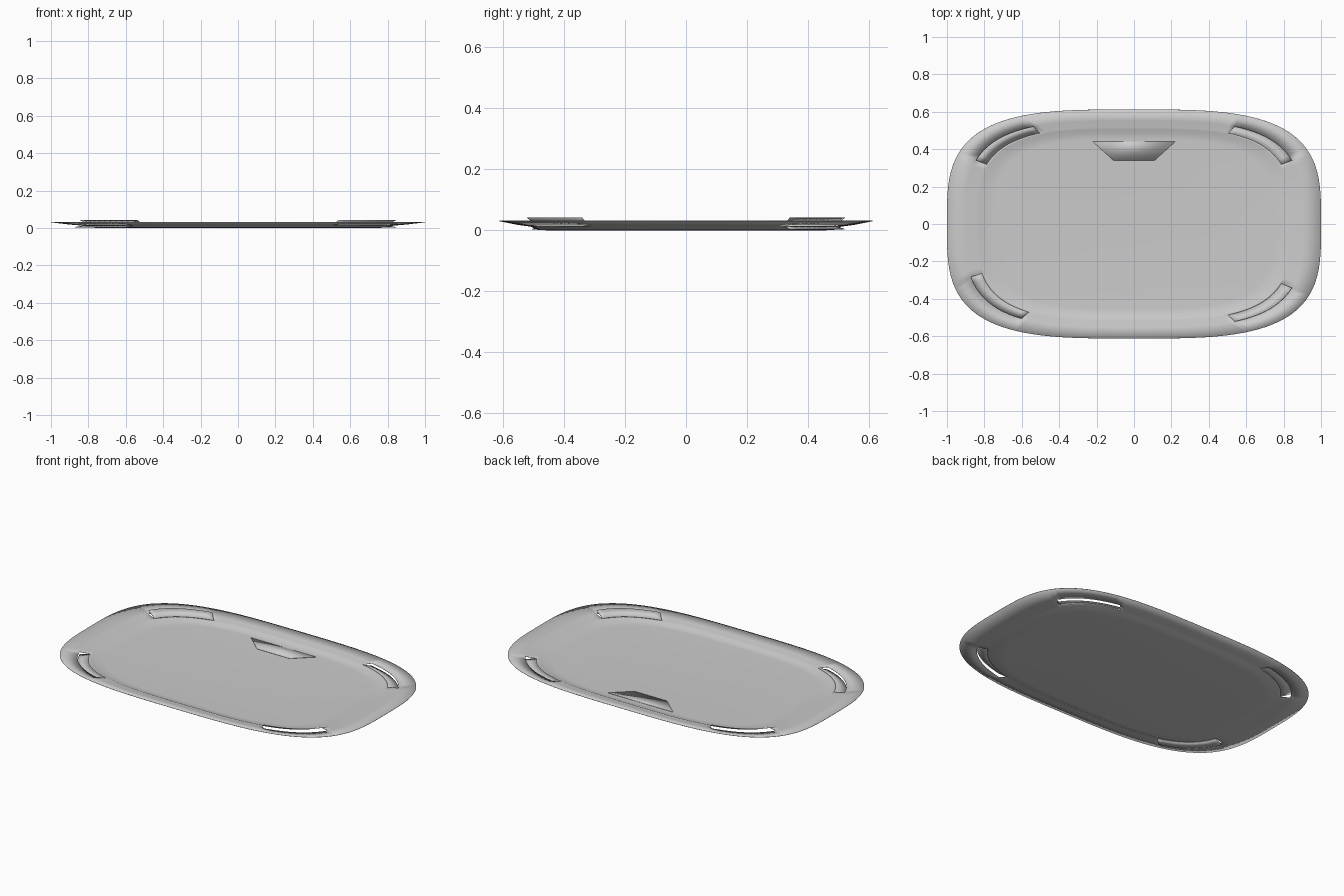
import bpy, bmesh
from math import cos, sin, radians

cube = bpy.data.objects.get("Cube")
if cube:
    bpy.data.objects.remove(cube)

grey = bpy.data.materials.new("light_grey")
grey.use_nodes = True
colour = (0.6, 0.6, 0.6, 1)
grey.diffuse_color = colour
grey.node_tree.nodes["Principled BSDF"].inputs["Base Color"].default_value = colour

HALF_X, HALF_Y, POWER = 1.0, 0.612, 3.4
STEPS = 180
# Tray section: ring size as a fraction of the outline, and height
PROFILE = [(0.74, 0.002), (0.795, 0.004), (0.83, 0.014),
           (0.84, 0.015), (0.9, 0.02), (1.0, 0.032)]
FLAP_ROW = 3
# Corner flaps: start angle, end angle, height of the free edge
FLAPS = [(22, 44, 0.005), (136, 158, 0.043), (198, 220, 0.005), (316, 338, 0.043)]


def rounded_point(fraction, angle, z):
    c, s = cos(radians(angle)), sin(radians(angle))
    r = fraction / ((abs(c) / HALF_X) ** POWER + (abs(s) / HALF_Y) ** POWER) ** (1 / POWER)
    return r * c, r * s, z


def finish(name, bm, thickness):
    mesh = bpy.data.meshes.new(name)
    bm.normal_update()
    bm.to_mesh(mesh)
    bm.free()
    obj = bpy.data.objects.new(name, mesh)
    bpy.context.collection.objects.link(obj)
    mesh.materials.append(grey)
    solid = obj.modifiers.new("thickness", "SOLIDIFY")
    solid.thickness = thickness
    solid.offset = -1
    bpy.ops.object.select_all(action="DESELECT")
    obj.select_set(True)
    bpy.context.view_layer.objects.active = obj
    bpy.ops.object.shade_smooth_by_angle(angle=radians(30))
    return obj


def flap_at(angle):
    return next((f for f in FLAPS if f[0] <= angle < f[1]), None)


# Tray sheet: floor, wall and rim, left open where the flaps are cut out
bm = bmesh.new()
step = 360 / STEPS
rings = [[bm.verts.new(rounded_point(f, i * step, z)) for i in range(STEPS)]
         for f, z in PROFILE]
bm.faces.new(rings[0])
for row in range(len(rings) - 1):
    inner, outer = rings[row], rings[row + 1]
    for i in range(STEPS):
        j = (i + 1) % STEPS
        if row == FLAP_ROW and flap_at(i * step):
            continue
        bm.faces.new((inner[i], outer[i], outer[j], inner[j]))
finish("tray", bm, 0.002)

# Corner flaps bent up or down from the rim along their inner edge
names = ["back_left_flap", "back_right_flap", "front_right_flap", "front_left_flap"]
for name, (start, end, height) in zip(names, FLAPS):
    bm = bmesh.new()
    count = int((end - start) / step)
    f_in, z_in = PROFILE[FLAP_ROW]
    f_out = PROFILE[FLAP_ROW + 1][0]
    pairs = []
    for i in range(count + 1):
        a = start + i * step
        pairs.append((bm.verts.new(rounded_point(f_in, a, z_in)),
                      bm.verts.new(rounded_point(f_out, a, height))))
    for (a, b), (d, c) in zip(pairs, pairs[1:]):
        bm.faces.new((a, b, c, d))
    finish(name, bm, 0.002)

# Shallow tapered tab on the floor near the back wall
bm = bmesh.new()
tab = [(-0.11, 0.34), (0.11, 0.34), (0.22, 0.44), (-0.22, 0.44)]
bm.faces.new([bm.verts.new((x, y, 0.004)) for x, y in tab])
finish("back_tab", bm, 0.002)
